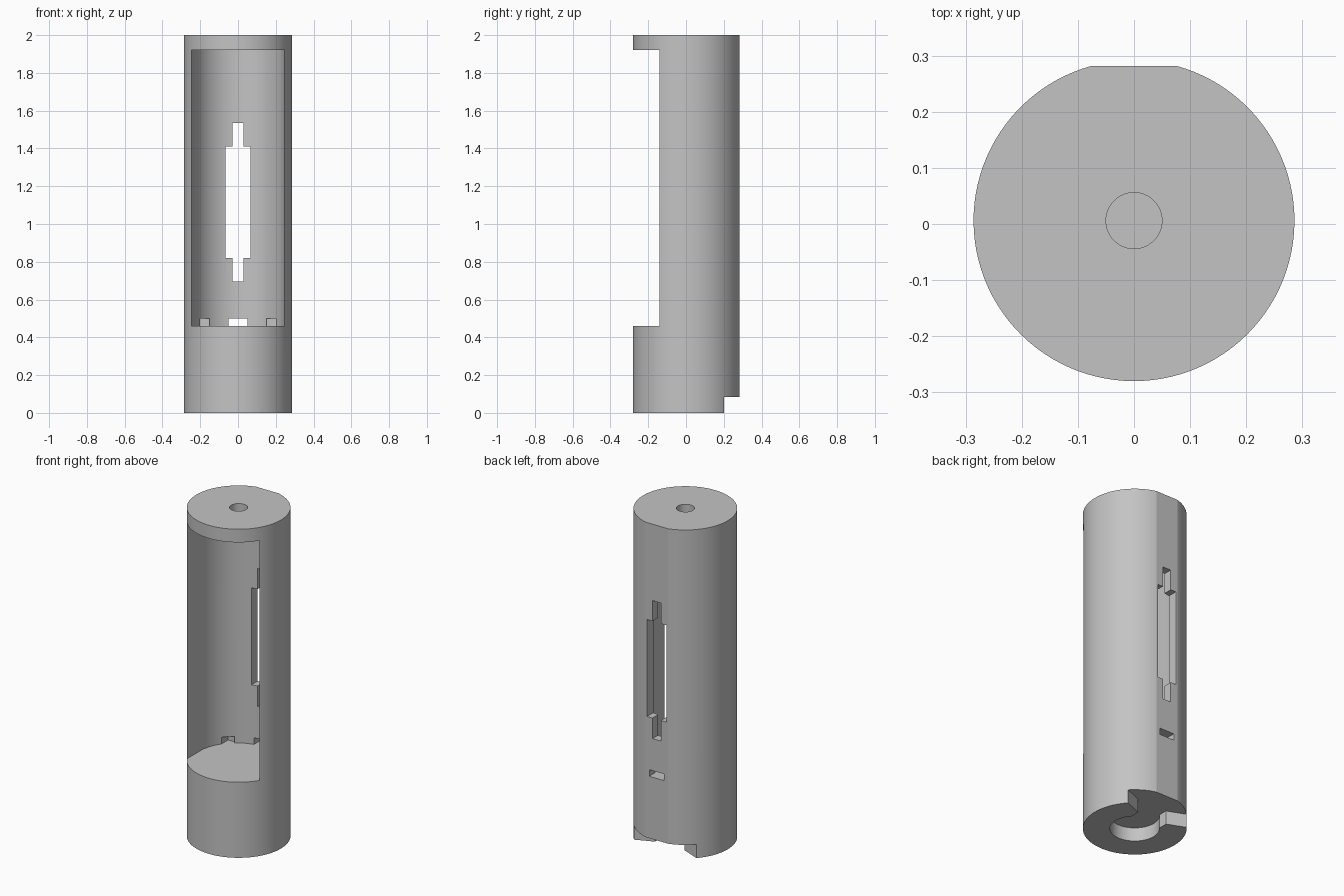
import bpy, bmesh
from math import sin, cos, radians, sqrt, acos, asin, degrees

cube = bpy.data.objects.get("Cube")
if cube:
    bpy.data.objects.remove(cube, do_unlink=True)

R, CY, FLAT = 0.286, 0.006, 0.282      # body radius, axis offset, rear flat

grey = bpy.data.materials.new("light_grey")
grey.use_nodes = True
grey.diffuse_color = (0.55, 0.55, 0.55, 1)
grey.node_tree.nodes["Principled BSDF"].inputs["Base Color"].default_value = (0.55, 0.55, 0.55, 1)


def arc(r, cy, start, end, n):
    """Points along an arc centred on x = 0, angles in degrees."""
    angles = [radians(start + (end - start) * i / n) for i in range(n + 1)]
    return [(r * cos(a), cy + r * sin(a)) for a in angles]


def prism(name, outline, z0, z1):
    """Extrude a plan outline upward from z0 to z1."""
    bm = bmesh.new()
    face = bm.faces.new([bm.verts.new((x, y, z0)) for x, y in outline])
    top = bmesh.ops.extrude_face_region(bm, geom=[face])["geom"]
    bmesh.ops.translate(bm, vec=(0, 0, z1 - z0),
                        verts=[v for v in top if isinstance(v, bmesh.types.BMVert)])
    bmesh.ops.recalc_face_normals(bm, faces=bm.faces)
    mesh = bpy.data.meshes.new(name)
    bm.to_mesh(mesh)
    bm.free()
    obj = bpy.data.objects.new(name, mesh)
    bpy.context.collection.objects.link(obj)
    mesh.materials.append(grey)
    return obj


def block(name, x0, x1, y0, y1, z0, z1):
    return prism(name, [(x0, y0), (x1, y0), (x1, y1), (x0, y1)], z0, z1)


# Cylindrical body with a narrow flat down the back
edge = degrees(asin((FLAT - CY) / R))
body = prism("tube_body", arc(R, CY, 180 - edge, 360 + edge, 96), 0, 2)

# U-shaped chamber, open across the whole front
IN, IY, LIP = 0.245, -0.015, -0.143
chamber = [(-0.4, LIP), (-0.4, -0.4), (0.4, -0.4), (0.4, LIP), (IN, LIP)]
chamber += arc(IN, IY, 0, 180, 48) + [(-IN, LIP)]
cutters = [prism("chamber_cutter", chamber, 0.46, 1.92)]

# Round hole through the cap
cutters.append(prism("cap_hole_cutter", arc(0.05, CY, 0, 350, 35), 1.85, 2.1))

# Stepped window, cable slot and two blind notches in the rear wall
cutters.append(block("window_cutter", -0.065, 0.065, 0.1, 0.4, 0.82, 1.41))
cutters.append(block("window_end_cutter", -0.028, 0.028, 0.1, 0.4, 0.695, 1.535))
cutters.append(block("slot_cutter", -0.05, 0.05, 0.1, 0.4, 0.46, 0.5))
for s in (-1, 1):
    cutters.append(block("notch_cutter", s * 0.15, s * 0.2, 0.05, 0.19, 0.46, 0.5))

# Keyhole recess under the base, flaring out through the back
PR, NECK = 0.137, 0.1
a = degrees(acos(NECK / PR))
keyhole = arc(PR, CY, 180 - a, 360 + a, 40)
keyhole += [(NECK, 0.155), (0.209, 0.2), (0.4, 0.28), (0.4, 0.4)]
keyhole += [(-0.4, 0.4), (-0.4, 0.28), (-0.209, 0.2), (-NECK, 0.155)]
cutters.append(prism("keyhole_cutter", keyhole, -0.1, 0.083))

# Cut the body and discard the cutters
bpy.context.view_layer.objects.active = body
for c in cutters:
    c.hide_render = True
    mod = body.modifiers.new(c.name, "BOOLEAN")
    mod.operation, mod.solver, mod.object = "DIFFERENCE", "EXACT", c
    bpy.ops.object.modifier_apply(modifier=mod.name)
    bpy.data.objects.remove(c, do_unlink=True)

# Smooth curved walls, keep the cut edges crisp
for o in bpy.context.selected_objects:
    o.select_set(False)
body.select_set(True)
bpy.ops.object.shade_smooth_by_angle(angle=radians(12))
